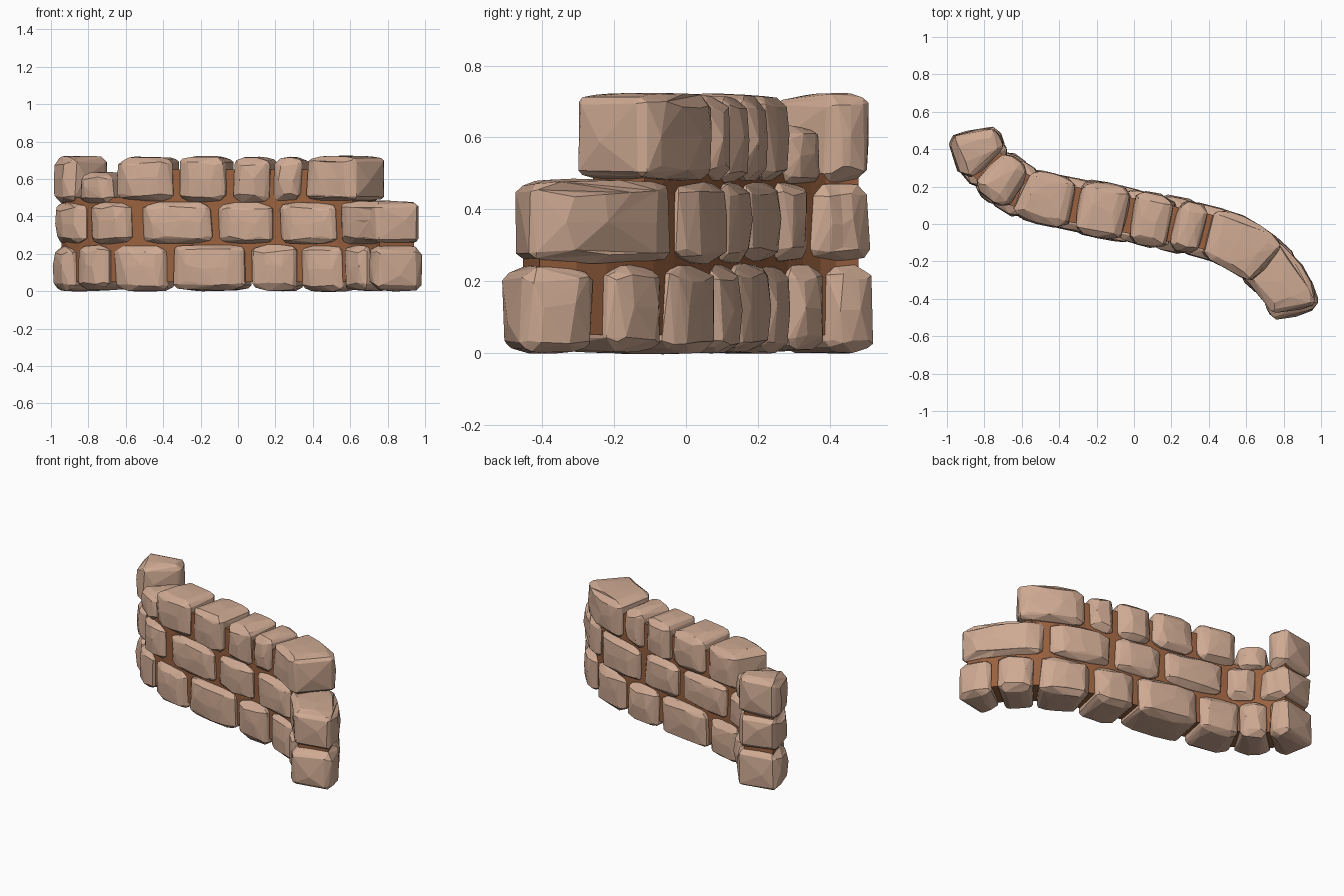
import bpy, bmesh, math, random
from mathutils import Vector

if "Cube" in bpy.data.objects:
    bpy.data.objects.remove(bpy.data.objects["Cube"])

random.seed(7)

# S-shaped centre line of the wall, seen from above
CTRL = [Vector(p) for p in [
    (-.86, .50), (-.83, .38), (-.76, .29), (-.60, .175), (-.40, .12), (-.15, .07),
    (.10, .02), (.40, -.045), (.60, -.13), (.75, -.26), (.83, -.37), (.86, -.48)]]


def dense_path(pts, n=12):
    ext = [2 * pts[0] - pts[1]] + pts + [2 * pts[-1] - pts[-2]]
    out = []
    for i in range(1, len(ext) - 2):
        a, b, c, d = ext[i - 1:i + 3]
        for k in range(n):
            t = k / n
            out.append(.5 * (2 * b + (c - a) * t + (2 * a - 5 * b + 4 * c - d) * t * t
                             + (3 * b - a - 3 * c + d) * t ** 3))
    return out + [pts[-1].copy()]


PATH = dense_path(CTRL)
CUM = [0.0]
for p, q in zip(PATH, PATH[1:]):
    CUM.append(CUM[-1] + (q - p).length)
SCALE = CUM[-1] / 2.10


def at(s):
    s *= SCALE
    i = 0
    while i < len(PATH) - 2 and CUM[i + 1] < s:
        i += 1
    t = (s - CUM[i]) / (CUM[i + 1] - CUM[i])
    return PATH[i].lerp(PATH[i + 1], t)


def bend(s, d, z):
    """Distance along the wall, depth (+ is the back) and height to world space."""
    tan = (at(s + .05) - at(s - .05)).normalized()
    p = at(s) + Vector((-tan.y, tan.x)) * d
    return Vector((p.x, p.y, z))


def material(name, rgb):
    m = bpy.data.materials.new(name)
    m.diffuse_color = (*rgb, 1)
    m.use_nodes = True
    m.node_tree.nodes["Principled BSDF"].inputs["Base Color"].default_value = m.diffuse_color
    return m


STONE = material("stone", (.62, .40, .29))
MORTAR = material("mortar", (.32, .12, .05))


def finish(bm, name, mat):
    bmesh.ops.recalc_face_normals(bm, faces=bm.faces)
    me = bpy.data.meshes.new(name)
    bm.to_mesh(me)
    bm.free()
    me.materials.append(mat)
    ob = bpy.data.objects.new(name, me)
    bpy.context.collection.objects.link(ob)
    return ob


def rnd(a):
    return random.uniform(-a, a)


def stone(name, s0, s1, z0, z1, depth=.127):
    """Chiselled block: hull of chamfered corners and bulges, bent along the wall."""
    c = Vector(((s0 + s1) / 2, 0, (z0 + z1) / 2))
    h = Vector(((s1 - s0) / 2, depth + rnd(.006), (z1 - z0) / 2))
    pts = []
    # chamfered corners, each pushed in a little at random
    for sx in (-1, 1):
        for sy in (-1, 1):
            for sz in (-1, 1):
                k = Vector((sx * (h.x - random.uniform(0, .014)),
                            sy * (h.y - random.uniform(0, .012)),
                            sz * (h.z - random.uniform(0, .014))))
                for ax in range(3):
                    q = k.copy()
                    for o in range(3):
                        if o != ax:
                            q[o] *= 1 - random.uniform(.012, .026) / h[o]
                    pts.append(q)
    # bulges on the long faces and ends
    n = max(2, round(h.x * 2 / .1))
    for i in range(n):
        u = ((i + .5) / n * 2 - 1) * .8 * h.x
        arch = .010 * (1 - (u / h.x) ** 2) + .002
        for sg in (-1, 1):
            for v in (-.75, .05, .75):
                more = .006 if abs(v) < .5 else 0
                pts.append(Vector((u + rnd(.02), sg * (h.y + arch + more + rnd(.003)),
                                   (v + rnd(.12)) * h.z)))
                pts.append(Vector((u + rnd(.02), (v + rnd(.12)) * h.y,
                                   sg * (h.z + arch * .6 + more * .5 + rnd(.003)))))
    for sg in (-1, 1):
        pts.append(Vector((sg * (h.x + .006), rnd(.05), rnd(.04))))
    bm = bmesh.new()
    for p in pts:
        bm.verts.new(p)
    res = bmesh.ops.convex_hull(bm, input=bm.verts[:])
    loose = [v for v in bm.verts if not v.link_faces]
    bmesh.ops.delete(bm, geom=loose, context='VERTS')
    tilt = rnd(.02)
    for v in bm.verts:
        p = v.co + c
        v.co = bend(p.x + tilt * v.co.z, p.y, p.z + rnd(.001))
    finish(bm, name, STONE)


def core(name, s0, s1, z0, z1, half=.095):
    """Mortar strip that follows the wall behind the stones."""
    bm = bmesh.new()
    n = 24
    rings = []
    for i in range(n + 1):
        s = s0 + (s1 - s0) * i / n
        rings.append([bm.verts.new(bend(s, d, z)) for d, z in
                      ((-half, z0), (half, z0), (half, z1), (-half, z1))])
    for a, b in zip(rings, rings[1:]):
        for k in range(4):
            bm.faces.new((a[k], a[(k + 1) % 4], b[(k + 1) % 4], b[k]))
    bm.faces.new(rings[0])
    bm.faces.new(rings[-1])
    finish(bm, name, MORTAR)


# stone courses: spans along the wall
COURSES = {
    "bottom_stone": (.01, .238, [(0, .195), (.21, .40), (.41, .69), (.71, 1.10), (1.13, 1.38),
                                 (1.40, 1.68), (1.70, 1.90), (1.925, 2.11)]),
    "middle_stone": (.258, .468, [(.005, .26), (.29, .50), (.54, .92), (.95, 1.25),
                                  (1.28, 1.63), (1.655, 2.08)]),
    "top_stone": (.485, .71, [(.005, .20), (.425, .71), (.735, 1.00), (1.025, 1.23),
                              (1.25, 1.41), (1.435, 1.80)]),
}
for name, (z0, z1, spans) in COURSES.items():
    for i, (a, b) in enumerate(spans, 1):
        stone(f"{name}_{i}", a, b, z0 + rnd(.004), z1 + rnd(.004))

# low broken stone in the gap of the top course
stone("broken_stone", .215, .415, .475, .625, .12)

# mortar core
core("lower_mortar", .04, 2.05, .05, .44)
core("upper_mortar", .04, 1.75, .44, .50)
core("top_mortar", .45, 1.74, .50, .65)
